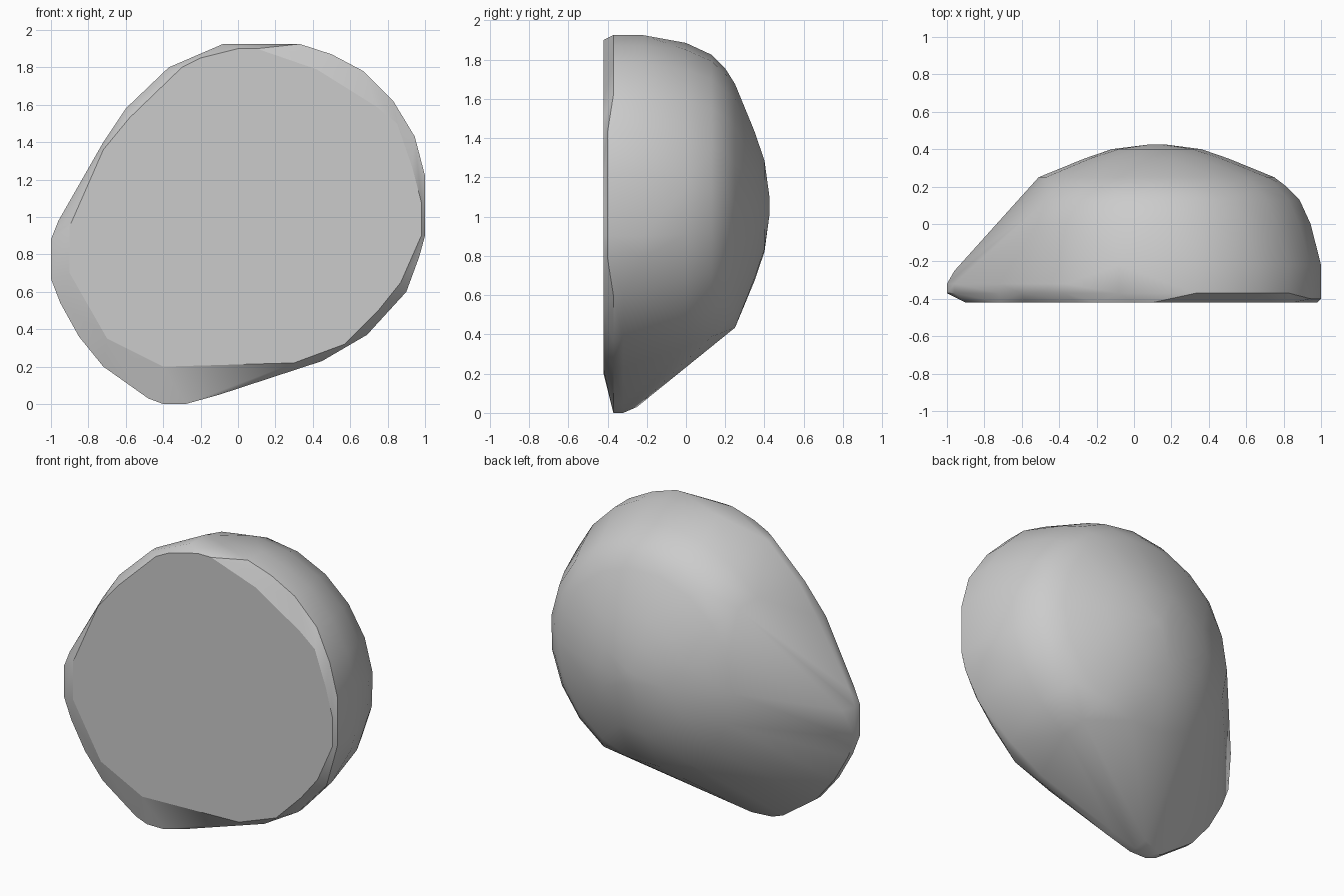
import bpy
import bmesh
from math import cos, sin, radians

cube = bpy.data.objects.get("Cube")
if cube:
    bpy.data.objects.remove(cube, do_unlink=True)

stone_grey = bpy.data.materials.new("stone_grey")
stone_grey.use_nodes = True
grey = (0.6, 0.6, 0.6, 1)
stone_grey.diffuse_color = grey
stone_grey.node_tree.nodes["Principled BSDF"].inputs["Base Color"].default_value = grey

# Widest outline (x, z), clockwise from the top
rim = [(-.08, 1.925), (.33, 1.925), (.5, 1.87), (.67, 1.78), (.83, 1.62), (.945, 1.43),
       (1, 1.22), (1, .9), (.97, .79), (.9, .6), (.69, .37), (.45, .23), (-.1, .05),
       (-.28, 0), (-.4, 0), (-.48, .03), (-.72, .2), (-.85, .36), (-.95, .54),
       (-1, .67), (-1, .88), (-.96, .98), (-.72, 1.4), (-.6, 1.58), (-.37, 1.8)]

# Flat front face (x, z)
face = [(0, 1.9), (.1, 1.9), (.42, 1.79), (.74, 1.59), (.85, 1.5), (.93, 1.27), (.98, 1.08),
        (.98, .9), (.87, .65), (.75, .5), (.57, .32), (.3, .22), (-.4, .2), (-.7, .35),
        (-.9, .7), (-.9, .95), (-.72, 1.36), (-.58, 1.53), (-.3, 1.8), (-.2, 1.85)]

points = [(x, -.42, z) for x, z in face]
points += [(x, -.4 if x > .9 else -.37, z) for x, z in rim]

# Side wall: long on the round half, short and blunt on the narrow half
for x, z in rim:
    if x + z > 1.75:
        points.append((x, -.22, z))
    else:
        points.append((x, -.32, z))
points += [(-.96, -.25, .87), (-.3, -.25, .03)]


def arc(y, radius, start, end, count):
    """Points on part of a circle around the dome's axis."""
    for i in range(count):
        a = radians(start + (end - start) * i / (count - 1))
        points.append((.12 + radius * cos(a), y, 1.055 + radius * sin(a)))


# Rounded shoulder, then full rings up to the crown
arc(0, .83, -60, 140, 13)
arc(.13, .77, -60, 140, 13)
arc(.2, .7, -60, 140, 13)
arc(.25, .63, 0, 340, 18)
arc(.35, .385, 0, 340, 14)
arc(.4, .24, 0, 330, 10)
arc(.425, .05, 0, 288, 5)

# Wrap a single skin around all sections
bm = bmesh.new()
for p in points:
    bm.verts.new(p)
bmesh.ops.convex_hull(bm, input=bm.verts)
bmesh.ops.delete(bm, geom=[v for v in bm.verts if not v.link_faces], context="VERTS")
bmesh.ops.dissolve_limit(bm, angle_limit=radians(1), verts=bm.verts, edges=bm.edges)
bmesh.ops.recalc_face_normals(bm, faces=bm.faces)

mesh = bpy.data.meshes.new("rounded_stone")
bm.to_mesh(mesh)
bm.free()
mesh.materials.append(stone_grey)
stone = bpy.data.objects.new("rounded_stone", mesh)
bpy.context.collection.objects.link(stone)

# Smooth body with a flat front
bpy.context.view_layer.objects.active = stone
stone.select_set(True)
bpy.ops.object.shade_smooth_by_angle(angle=radians(35))
for polygon in mesh.polygons:
    if polygon.normal.y < -.99:
        polygon.use_smooth = False
